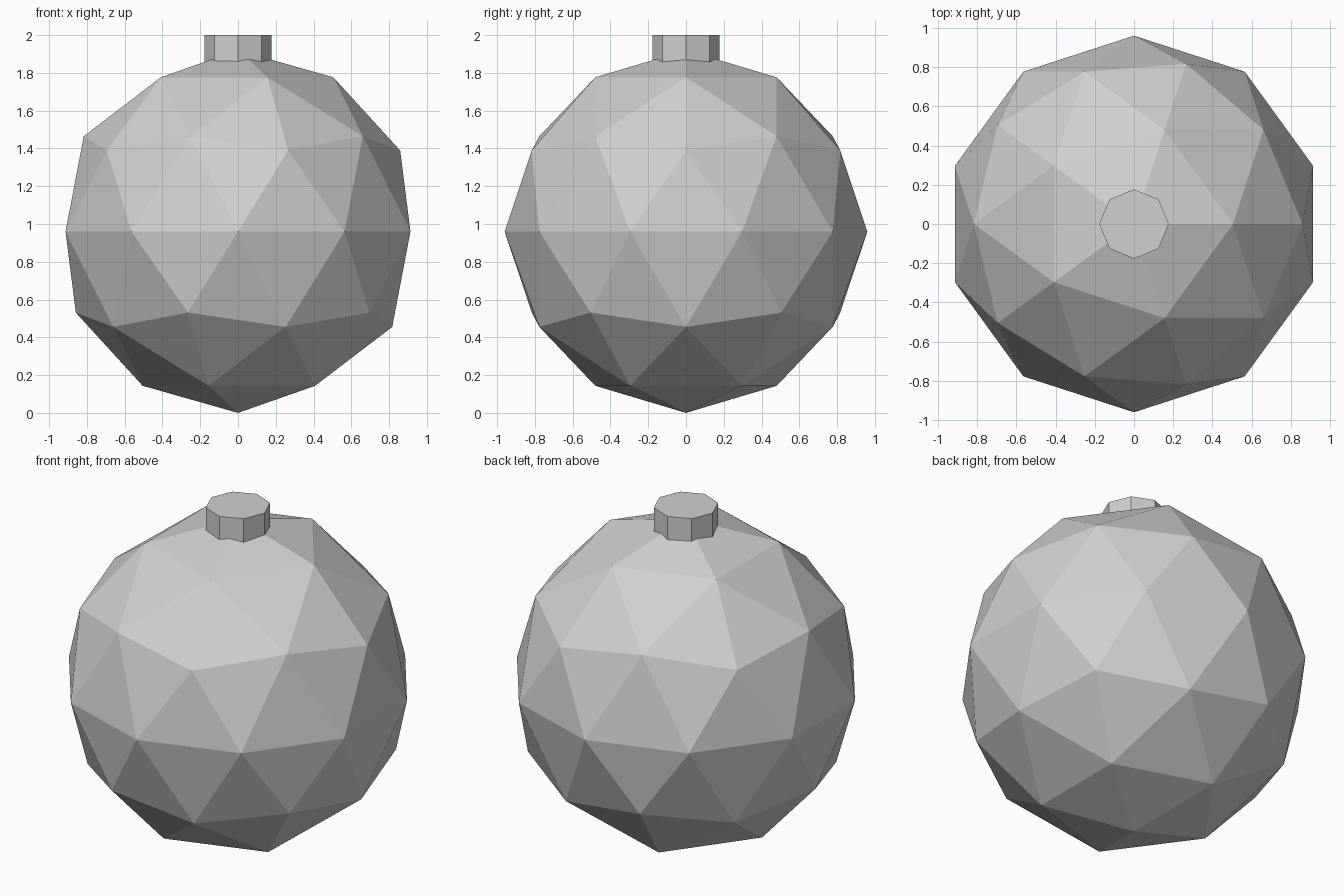
import bpy
from math import radians

cube = bpy.data.objects.get("Cube")
if cube:
    bpy.data.objects.remove(cube, do_unlink=True)

RADIUS = 0.96
CAP_RADIUS = 0.177
CAP_BOTTOM, CAP_TOP = 1.8, 2.0

grey = bpy.data.materials.new("light grey")
grey.use_nodes = True
colour = (0.63, 0.63, 0.63, 1.0)
grey.diffuse_color = colour
grey.node_tree.nodes["Principled BSDF"].inputs["Base Color"].default_value = colour


def finish(name):
    """Name the new part, colour it and keep its facets flat."""
    part = bpy.context.object
    part.name = part.data.name = name
    part.data.materials.append(grey)
    bpy.ops.object.shade_flat()
    return part


# Faceted round bauble
bpy.ops.mesh.primitive_ico_sphere_add(subdivisions=2, radius=RADIUS,
                                      location=(0, 0, RADIUS))
finish("bauble_body")

# Eight-sided cap, sunk into the top of the body
bpy.ops.mesh.primitive_cylinder_add(vertices=8, radius=CAP_RADIUS,
                                    depth=CAP_TOP - CAP_BOTTOM,
                                    location=(0, 0, (CAP_TOP + CAP_BOTTOM) / 2))
finish("top_cap")
